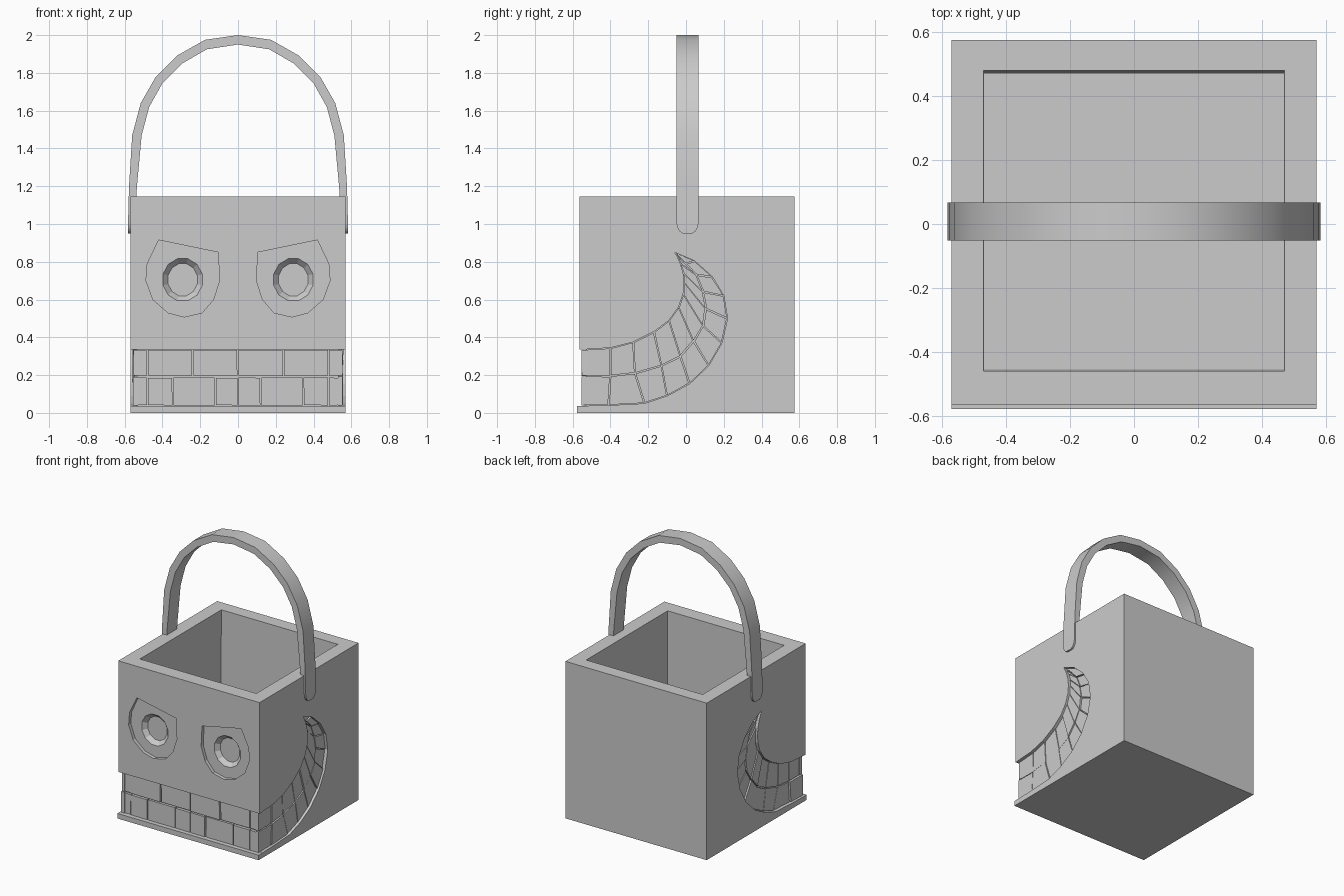
import bpy, bmesh, math, random
from mathutils import Vector

random.seed(4)
cube = bpy.data.objects.get("Cube")
if cube:
    bpy.data.objects.remove(cube, do_unlink=True)

grey = bpy.data.materials.new("grey_plastic")
grey.use_nodes = True
COLOUR = (0.6, 0.6, 0.6, 1)
grey.diffuse_color = COLOUR
grey.node_tree.nodes["Principled BSDF"].inputs["Base Color"].default_value = COLOUR


def finish(name, bm):
    bmesh.ops.recalc_face_normals(bm, faces=bm.faces)
    mesh = bpy.data.meshes.new(name)
    bm.to_mesh(mesh)
    bm.free()
    mesh.materials.append(grey)
    obj = bpy.data.objects.new(name, mesh)
    bpy.context.collection.objects.link(obj)
    return obj


def loft(bm, rings):
    """Skin closed rings of points and cap both ends."""
    rows = [[bm.verts.new(p) for p in ring] for ring in rings]
    n = len(rows[0])
    for a, b in zip(rows, rows[1:]):
        for i in range(n):
            j = (i + 1) % n
            bm.faces.new((a[i], a[j], b[j], b[i]))
    bm.faces.new(rows[0])
    bm.faces.new(rows[-1])


def on_side(pts, x):
    return [(x, y, z) for y, z in pts]


def on_front(pts, y):
    return [(x, y, z) for x, z in pts]


def rect(x0, x1, y0, y1, z):
    return [(x0, y0, z), (x1, y0, z), (x1, y1, z), (x0, y1, z)]


def solid(name, *rings):
    bm = bmesh.new()
    loft(bm, rings)
    return finish(name, bm)


def carve(target, cutter):
    cutter.hide_render = True
    mod = target.modifiers.new("carve", 'BOOLEAN')
    mod.operation = 'DIFFERENCE'
    mod.solver = 'EXACT'
    mod.object = cutter
    bpy.context.view_layer.objects.active = target
    bpy.ops.object.modifier_apply(modifier=mod.name)
    bpy.data.objects.remove(cutter, do_unlink=True)


# Bucket with its open cavity
W, TOP = 0.57, 1.145
bucket = solid("bucket", rect(-W, W, -0.565, 0.575, 0), rect(-W, W, -0.565, 0.575, TOP))
carve(bucket, solid("cavity", rect(-0.468, 0.468, -0.455, 0.47, 0.1),
                    rect(-0.47, 0.47, -0.46, 0.48, TOP + 0.1)))

# Tooth divisions on the side: upper gum, bite line and lower gum as (y, z)
stations = [
    ((-.555, .335), (-.555, .195), (-.555, .037)),
    ((-.40, .345), (-.40, .195), (-.41, .04)),
    ((-.28, .375), (-.27, .21), (-.22, .05)),
    ((-.17, .43), (-.13, .25), (-.10, .09)),
    ((-.09, .49), (-.03, .30), (.02, .155)),
    ((-.04, .56), (.04, .38), (.12, .25)),
    ((-.015, .63), (.09, .46), (.19, .37)),
    ((-.01, .69), (.105, .55), (.22, .50)),
    ((-.015, .74), (.09, .64), (.20, .62)),
    ((-.03, .79), (.055, .73), (.14, .72)),
    ((-.045, .825), (.0, .79), (.045, .805)),
]
tip = (-.06, .85)
GUM_TOP, GUM_LOW = 0.335, 0.037

# Mouth recess: a band across the front and a crescent on each side
outline = ([(-.7, GUM_TOP)] + [s[0] for s in stations] + [tip]
           + [s[2] for s in reversed(stations)] + [(-.7, GUM_LOW)])
for side in (-1, 1):
    carve(bucket, solid("crescent", on_side(outline, side * 0.535), on_side(outline, side * 0.7)))
band = [(-.7, GUM_LOW), (.7, GUM_LOW), (.7, GUM_TOP), (-.7, GUM_TOP)]
carve(bucket, solid("band", on_front(band, -0.7), on_front(band, -0.53)))

# Eyes: slanted socket with a bevelled pupil hollow
socket = [(.42, .915), (.105, .85), (.098, .70), (.13, .6), (.19, .53), (.285, .508),
          (.37, .53), (.45, .60), (.487, .70), (.48, .79)]


def pupil(rx, rz):
    angles = [math.tau * (i + .5) / 12 for i in range(12)]
    return [(.293 + rx * math.cos(a), .705 + rz * math.sin(a)) for a in angles]


for side in (-1, 1):
    def place(pts, y):
        return [(side * x, y, z) for x, z in pts]
    carve(bucket, solid("socket", place(socket, -0.7), place(socket, -0.54)))
    carve(bucket, solid("pupil", place(pupil(.112, .12), -0.56), place(pupil(.108, .115), -0.54),
                        place(pupil(.08, .088), -0.51)))


# Teeth
def shrink(quad, gap=0.003):
    """Pull the corners in and wobble them so that the teeth look uneven."""
    c = sum((Vector(p) for p in quad), Vector((0, 0))) / len(quad)
    out = []
    for p in quad:
        d = c - Vector(p)
        q = Vector(p) + d.normalized() * (gap + random.uniform(0, .003))
        out.append(tuple(q))
    return out


def build_teeth(name, a, b, edges, z0, z1):
    bm = bmesh.new()
    for side in (-1, 1):
        for s, t in zip(stations, stations[1:]):
            quad = shrink([s[a], t[a], t[b], s[b]])
            face = side * random.uniform(.548, .558)
            loft(bm, [on_side(quad, side * 0.53), on_side(quad, face)])
        last = shrink([stations[-1][a], tip, stations[-1][b]])
        loft(bm, [on_side(last, side * 0.53), on_side(last, side * 0.55)])
    for x0, x1 in zip(edges, edges[1:]):
        quad = shrink([(x0, z0), (x1, z0), (x1, z1), (x0, z1)])
        loft(bm, [on_front(quad, -0.52), on_front(quad, -random.uniform(.545, .555))])
    finish(name, bm)


build_teeth("upper_teeth", 0, 1, [-.555, -.48, -.24, 0, .24, .48, .555], .195, GUM_TOP)
build_teeth("lower_teeth", 1, 2, [-.555, -.48, -.345, -.12, 0, .12, .345, .48, .555], GUM_LOW, .19)

# Lip along the bottom of the front
solid("lower_lip", rect(-W, W, -0.577, -0.55, 0), rect(-W, W, -0.577, -0.55, GUM_LOW))

# Handle: arch of (outer x, outer z, inner x, inner z, half width), mirrored
half = [(.583, .95, .55, .95, .025), (.583, .962, .55, .962, .043),
        (.583, .985, .549, .985, .055), (.582, 1.01, .547, 1.01, .059),
        (.577, 1.2, .535, 1.2, .059), (.56, 1.47, .51, 1.47, .059),
        (.515, 1.64, .47, 1.62, .059), (.435, 1.78, .40, 1.745, .059),
        (.325, 1.89, .295, 1.85, .059), (.175, 1.975, .165, 1.925, .059),
        (0, 2.0, 0, 1.95, .059)]
arch = half + [(-a, b, -c, d, w) for a, b, c, d, w in reversed(half[:-1])]
MID = 0.008
handle = solid("handle", *[[(a, MID - w, b), (a, MID + w, b), (c, MID + w, d), (c, MID - w, d)]
                           for a, b, c, d, w in arch])
bpy.ops.object.select_all(action='DESELECT')
handle.select_set(True)
bpy.context.view_layer.objects.active = handle
bpy.ops.object.shade_smooth_by_angle(angle=math.radians(35))
